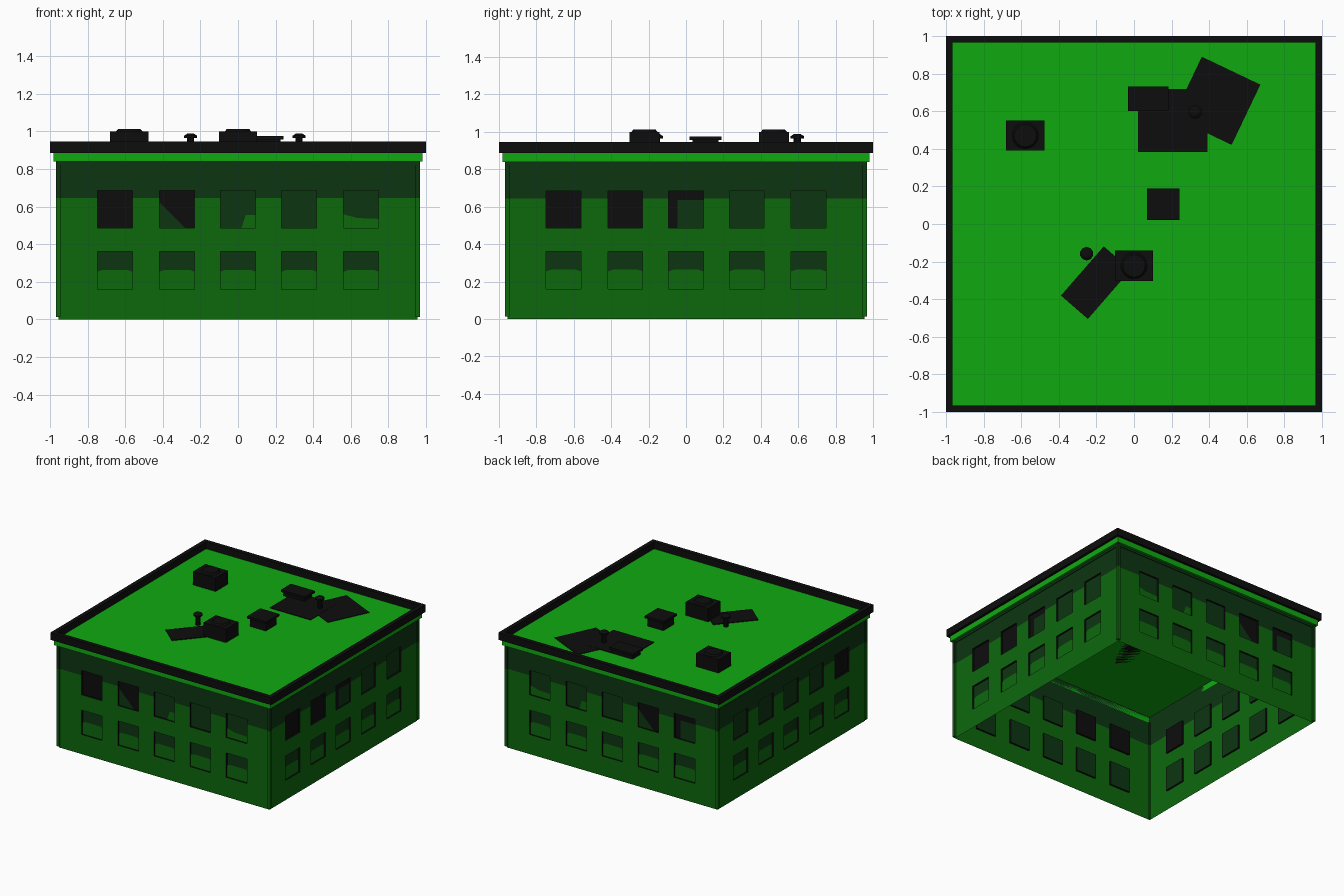
import bpy, bmesh, math
from mathutils import Matrix, Vector

if "Cube" in bpy.data.objects:
    bpy.data.objects.remove(bpy.data.objects["Cube"])


def material(name, rgb):
    m = bpy.data.materials.new(name)
    m.diffuse_color = (*rgb, 1)
    m.use_nodes = True
    m.node_tree.nodes["Principled BSDF"].inputs["Base Color"].default_value = m.diffuse_color
    return m


BRIGHT, MID, DARK, BLACK = range(4)
MATS = [material("bright_green", (0.005, 0.40, 0.005)),
        material("mid_green", (0.004, 0.14, 0.004)),
        material("dark_green", (0.004, 0.036, 0.006)),
        material("black", (0.004, 0.004, 0.004))]


def finish(name, bm):
    me = bpy.data.meshes.new(name)
    bm.to_mesh(me)
    bm.free()
    for m in MATS:
        me.materials.append(m)
    ob = bpy.data.objects.new(name, me)
    bpy.context.collection.objects.link(ob)
    return ob


def poly(bm, pts, mat):
    f = bm.faces.new([bm.verts.new(p) for p in pts])
    f.material_index = mat


def add_box(bm, x0, x1, y0, y1, z0, z1, mat=BLACK):
    mtx = (Matrix.Translation(((x0 + x1) / 2, (y0 + y1) / 2, (z0 + z1) / 2))
           @ Matrix.Diagonal((x1 - x0, y1 - y0, z1 - z0, 1)))
    verts = bmesh.ops.create_cube(bm, size=1, matrix=mtx)["verts"]
    for f in {f for v in verts for f in v.link_faces}:
        f.material_index = mat


def add_disc(bm, x, y, z0, z1, r0, r1, sides):
    verts = bmesh.ops.create_cone(bm, cap_ends=True, segments=sides, radius1=r0, radius2=r1, depth=z1 - z0,
                                  matrix=Matrix.Translation((x, y, (z0 + z1) / 2)))["verts"]
    for f in {f for v in verts for f in v.link_faces}:
        f.material_index = BLACK


def ring(name, inner, outer, z0, z1, mat):
    """Square band running round the building."""
    bm = bmesh.new()
    prof = [(inner, z0), (outer, z0), (outer, z1), (inner, z1)]
    signs = [(-1, -1), (1, -1), (1, 1), (-1, 1)]
    loops = [[bm.verts.new((sx * r, sy * r, z)) for r, z in prof] for sx, sy in signs]
    for i in range(4):
        a, b = loops[i], loops[(i + 1) % 4]
        for j in range(4):
            k = (j + 1) % 4
            bm.faces.new((a[j], b[j], b[k], a[k])).material_index = mat
    bmesh.ops.recalc_face_normals(bm, faces=bm.faces)
    finish(name, bm)


# Window layout
W, INSET, BAND, ROOF = 0.955, 0.015, 0.645, 0.89
COLS = [(c - 0.093, c + 0.093) for c in (-0.655, -0.325, 0, 0.325, 0.655)]
ROWS = [(0.16, 0.36), (0.485, 0.685)]

# Pane designs: base colour, overlay colour, overlay outline in window units
PANES = {
    "half": (DARK, MID, [(0, 0), (1, 0), (1, .47), (.85, .52), (.15, .52), (0, .47)]),
    "black": (BLACK, None, []),
    "diagonal": (BLACK, DARK, [(0, 0), (.75, 0), (0, .7)]),
    "notch": (DARK, MID, [(.6, 0), (1, 0), (1, .35), (.72, .35)]),
    "low": (DARK, MID, [(0, 0), (1, 0), (1, .25), (.4, .27), (0, .37)]),
    "dark": (DARK, None, []),
    "edge": (BLACK, DARK, [(.25, 0), (1, 0), (1, .75), (.25, .75)]),
}
SIDES = {
    "front_wall": (0, ["black", "diagonal", "notch", "dark", "low"]),
    "right_wall": (90, ["black", "black", "edge", "dark", "dark"]),
    "back_wall": (180, ["low", "notch", "dark", "diagonal", "edge"]),
    "left_wall": (270, ["dark", "dark", "dark", "dark", "black"]),
}


def wall(name, angle, upper):
    bm = bmesh.new()
    xs = [-W] + [x for c in COLS for x in c] + [W]
    zs = [0, 0.16, 0.36, 0.485, BAND, 0.685, ROOF]
    # Wall surface around the openings
    for i in range(len(xs) - 1):
        for j in range(len(zs) - 1):
            if i % 2 and j in (1, 3, 4):
                continue
            a, b, c, d = xs[i], xs[i + 1], zs[j], zs[j + 1]
            poly(bm, [(a, -W, c), (b, -W, c), (b, -W, d), (a, -W, d)], MID if d <= BAND else DARK)
    # Recessed windows
    for r, (z0, z1) in enumerate(ROWS):
        for i, (x0, x1) in enumerate(COLS):
            base, over, outline = PANES[upper[i] if r else "half"]
            rim = [(x0, z0), (x1, z0), (x1, z1), (x0, z1)]
            yb = -W + INSET
            poly(bm, [(x, yb, z) for x, z in rim], base)
            for k in range(4):
                (xa, za), (xb, zb) = rim[k], rim[(k + 1) % 4]
                poly(bm, [(xa, -W, za), (xb, -W, zb), (xb, yb, zb), (xa, yb, za)], BLACK)
            if outline:
                poly(bm, [(x0 + u * (x1 - x0), yb - 0.003, z0 + v * (z1 - z0)) for u, v in outline], over)
    bmesh.ops.remove_doubles(bm, verts=bm.verts, dist=0.0005)
    bm.transform(Matrix.Rotation(math.radians(angle), 4, "Z"))
    finish(name, bm)


for side, (angle, upper) in SIDES.items():
    wall(side, angle, upper)

# Corner posts, coloured in two bands
bm = bmesh.new()
for sx in (-1, 1):
    for sy in (-1, 1):
        xa, xb = sorted((sx * 0.943, sx * 0.967))
        ya, yb = sorted((sy * 0.943, sy * 0.967))
        add_box(bm, xa, xb, ya, yb, 0.012, BAND, MID)
        add_box(bm, xa, xb, ya, yb, BAND, 0.84, DARK)
finish("corner_posts", bm)

# Cornice and parapet
ring("fascia", W, 0.961, 0.822, 0.84, DARK)
ring("cornice", W, 0.98, 0.84, 0.886, BRIGHT)
ring("parapet", 0.965, 1.0, 0.886, 0.945, BLACK)

# Roof sheet
bm = bmesh.new()
poly(bm, [(-.97, -.97, ROOF), (.97, -.97, ROOF), (.97, .97, ROOF), (-.97, .97, ROOF)], BRIGHT)
finish("roof", bm)

# Flat roof patches: centre, size, rotation
for n, (x, y, w, d, deg) in enumerate([(0.44, 0.655, 0.345, 0.355, -25.5),
                                       (0.205, 0.55, 0.37, 0.335, 0),
                                       (-0.203, -0.312, 0.19, 0.347, -41)]):
    bm = bmesh.new()
    add_box(bm, -w / 2, w / 2, -d / 2, d / 2, 0, 0.004 + 0.001 * n)
    bm.transform(Matrix.Translation((x, y, ROOF)) @ Matrix.Rotation(math.radians(deg), 4, "Z"))
    finish("roof_patch", bm)

# Fan units with a round cover on top
for x, y in [(-0.578, 0.47), (0, -0.222)]:
    bm = bmesh.new()
    add_box(bm, x - 0.102, x + 0.102, y - 0.08, y + 0.08, ROOF, 1.0)
    add_disc(bm, x, y, 1.0, 1.012, 0.07, 0.06, 16)
    finish("fan_unit", bm)

# Capped vents
for x, y, hx, hy, top in [(0.155, 0.105, 0.087, 0.085, 0.975), (0.075, 0.667, 0.108, 0.065, 0.942)]:
    bm = bmesh.new()
    add_box(bm, x - hx + 0.015, x + hx - 0.015, y - hy + 0.015, y + hy - 0.015, ROOF, top - 0.015)
    add_box(bm, x - hx, x + hx, y - hy, y + hy, top - 0.018, top)
    finish("capped_vent", bm)

# Mushroom pipes
for x, y in [(-0.252, -0.158), (0.325, 0.595)]:
    bm = bmesh.new()
    add_disc(bm, x, y, ROOF, 0.97, 0.02, 0.02, 10)
    add_disc(bm, x, y, 0.965, 0.977, 0.036, 0.036, 10)
    add_disc(bm, x, y, 0.977, 0.988, 0.036, 0.018, 10)
    finish("vent_pipe", bm)
